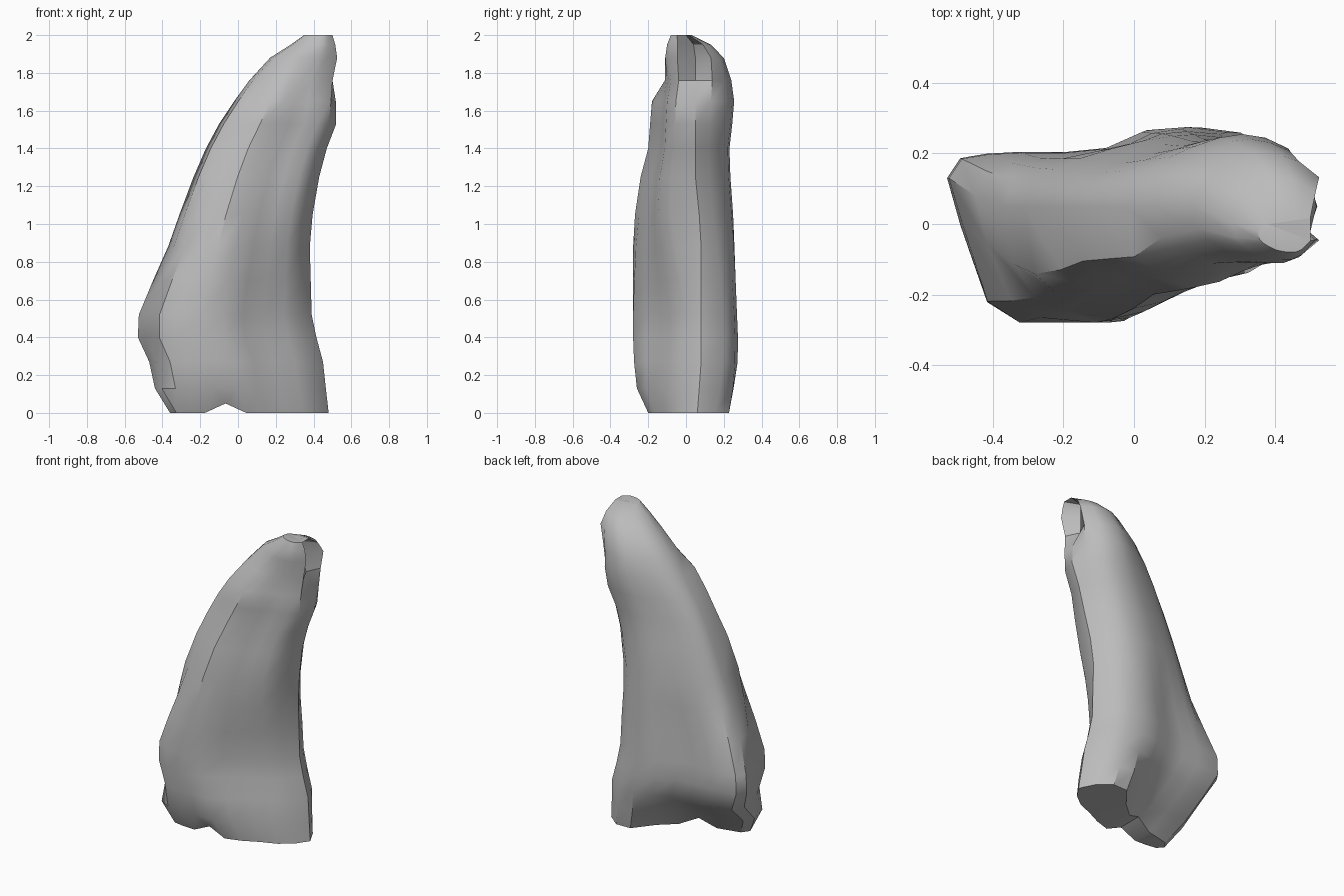
import bpy
import bmesh

cube = bpy.data.objects.get("Cube")
if cube:
    bpy.data.objects.remove(cube, do_unlink=True)

# Height rings: z, left x, right x, left tip y, right tip y, front y, back y
RINGS = [
    (0, -.36, .48, -.15, .06, -.2, .25),
    (.13, -.44, .465, -.08, .07, -.26, .27),
    (.27, -.47, .45, .07, .08, -.275, .275),
    (.4, -.53, .415, .13, .08, -.28, .275),
    (.52, -.525, .39, .13, .08, -.28, .27),
    (.7, -.45, .385, .08, .08, -.28, .265),
    (.88, -.37, .38, .05, .08, -.28, .26),
    (1.05, -.31, .395, .05, .07, -.27, .25),
    (1.25, -.235, .43, .05, .05, -.24, .235),
    (1.4, -.17, .47, .05, .05, -.2, .23),
    (1.53, -.1, .52, .05, .05, -.19, .245),
    (1.65, -.02, .525, .05, .05, -.18, .255),
    (1.76, .06, .515, .05, .05, -.12, .24),
    (1.88, .17, .525, .05, .05, -.11, .2),
    (1.95, .28, .515, 0, .04, -.1, .13),
    (2, .35, .5, -.02, 0, -.08, .03),
]

# Cross-section templates: position along x, then depth factors
ALONG = (.04, .12, .22, .35, .48, .6, .72, .84, .94)
FRONT_BASE = (.75, .95, 1, 1, 1, .82, .6, .47, .25)
FRONT_LOW = (.3, .85, 1, 1, 1, .82, .6, .47, .25)
FRONT_HIGH = (.62, .75, .82, 1, .93, .8, .7, .65, .45)
FRONT_TIP = (.4, .6, .75, .9, .97, 1, 1, .9, .6)
BACK_BASE = (.1, .1, .1, .12, .2, .45, .9, .9, .55)
BACK_LOW = (.4, .5, .55, .56, .65, .95, 1, .92, .62)
BACK_HIGH = (.3, .52, .68, .83, .95, 1, .95, .8, .4)
BACK_TIP = (.35, .55, .7, .85, 1, 1, .95, .85, .55)


def mix(a, b, f):
    return a + (b - a) * f


def ramp(value, start, end):
    f = min(max((value - start) / (end - start), 0), 1)
    return f * f * (3 - 2 * f)


def make_ring(bm, z, left, right, left_y, right_y, front, back):
    """One closed outline: left tip, front side, notched right edge, back side."""
    high = ramp(z, .5, 1.15)
    tip = ramp(z, 1.65, 1.88)
    front_base = 1 - ramp(z, .1, .45)
    back_base = 1 - ramp(z, .04, .32)
    front_side, back_side = [], []
    for i, t in enumerate(ALONG):
        if i == len(ALONG) - 1:
            t = mix(t, 1, tip)
        x = mix(left, right, t)
        middle = mix(left_y, right_y, t)
        f = mix(mix(FRONT_LOW[i], FRONT_HIGH[i], high), FRONT_BASE[i], front_base)
        f = mix(f, FRONT_TIP[i], tip)
        b = mix(mix(BACK_LOW[i], BACK_HIGH[i], high), BACK_BASE[i], back_base)
        b = mix(b, BACK_TIP[i], tip)
        front_side.append((x, mix(middle, front, f), z))
        back_side.append((x, mix(middle, back, b), z))
    outline = [(left, left_y, z)] + front_side
    notch = .12 * ramp(z, 1.6, 1.93)
    outline += [(right - notch, right_y, z)] + back_side[::-1]
    return [bm.verts.new(p) for p in outline]


# Curved fang body lofted through the rings
bm = bmesh.new()
rings = [make_ring(bm, *r) for r in RINGS]
for low, up in zip(rings, rings[1:]):
    for i in range(len(low)):
        j = (i + 1) % len(low)
        bm.faces.new((low[i], low[j], up[j], up[i]))
bm.faces.new(rings[0][::-1])
bm.faces.new(rings[-1])

# Shallow gap under the front edge between the two feet
for v in rings[0]:
    if -.16 < v.co.x < -.06:
        v.co.z = .05
bmesh.ops.triangulate(bm, faces=[f for f in bm.faces if len(f.verts) > 4])
bmesh.ops.recalc_face_normals(bm, faces=bm.faces)
mesh = bpy.data.meshes.new("fang_body")
bm.to_mesh(mesh)
bm.free()

# Plain grey stone
grey = bpy.data.materials.new("stone_grey")
grey.use_nodes = True
colour = (.5, .5, .5, 1)
grey.diffuse_color = colour
grey.node_tree.nodes["Principled BSDF"].inputs["Base Color"].default_value = colour
mesh.materials.append(grey)

fang = bpy.data.objects.new("fang_body", mesh)
bpy.context.collection.objects.link(fang)
bpy.context.view_layer.objects.active = fang
fang.select_set(True)
bpy.ops.object.shade_smooth_by_angle(angle=.6)
